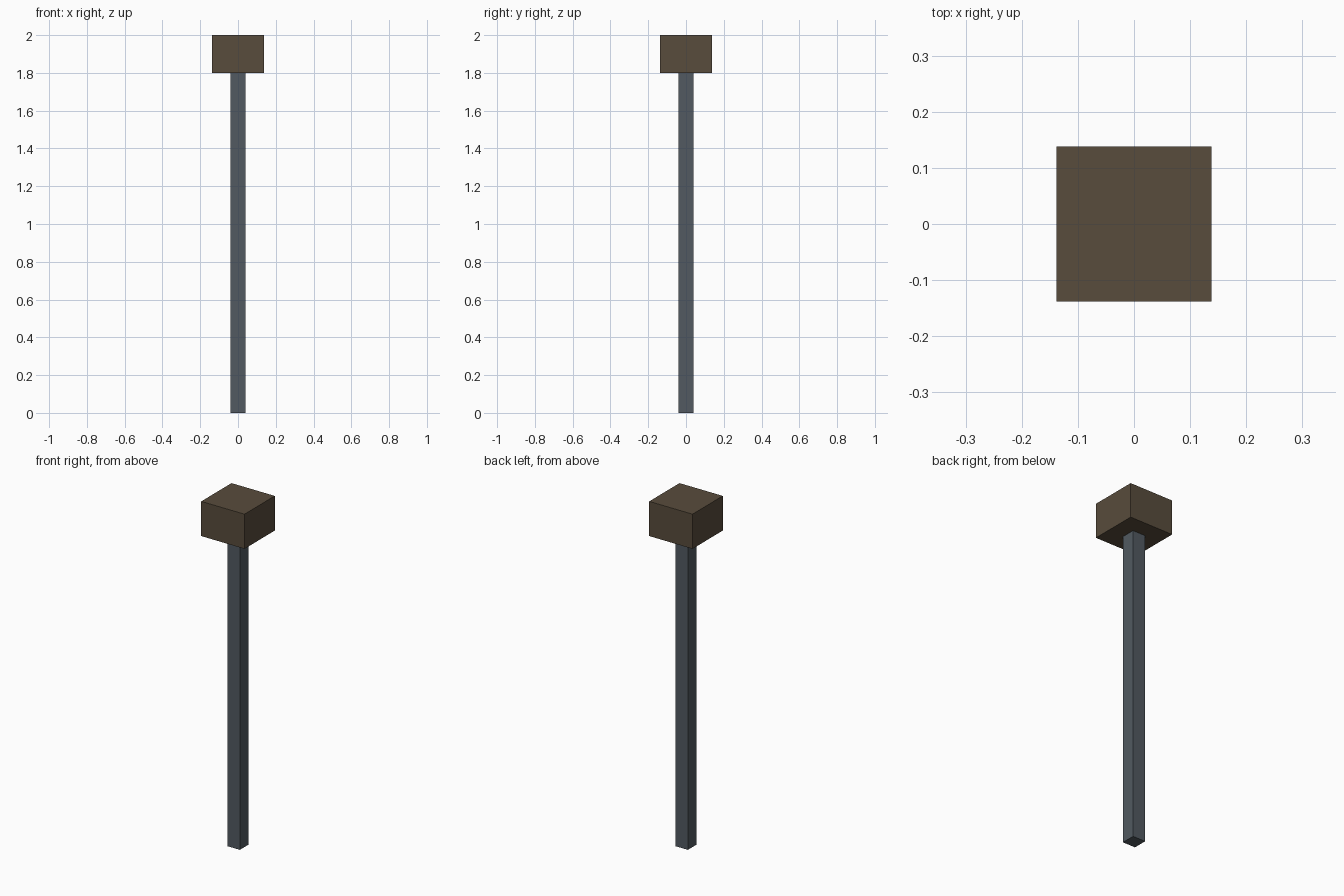
import bpy

if "Cube" in bpy.data.objects:
    bpy.data.objects.remove(bpy.data.objects["Cube"])


def box(name, half_width, z0, z1, color):
    bpy.ops.mesh.primitive_cube_add(size=1, location=(0, 0, (z0 + z1) / 2))
    ob = bpy.context.object
    ob.name = name
    ob.scale = (2 * half_width, 2 * half_width, z1 - z0)
    bpy.ops.object.transform_apply(location=False, rotation=False, scale=True)
    mat = bpy.data.materials.new(name + "_color")
    mat.diffuse_color = (*color, 1)
    mat.use_nodes = True
    mat.node_tree.nodes["Principled BSDF"].inputs["Base Color"].default_value = mat.diffuse_color
    ob.data.materials.append(mat)
    return ob


# Slim square post
box("post", 0.04, 0.0, 1.8, (0.084, 0.102, 0.12))
# Wide block on top of the post
box("head_block", 0.138, 1.8, 2.0, (0.098, 0.072, 0.045))
